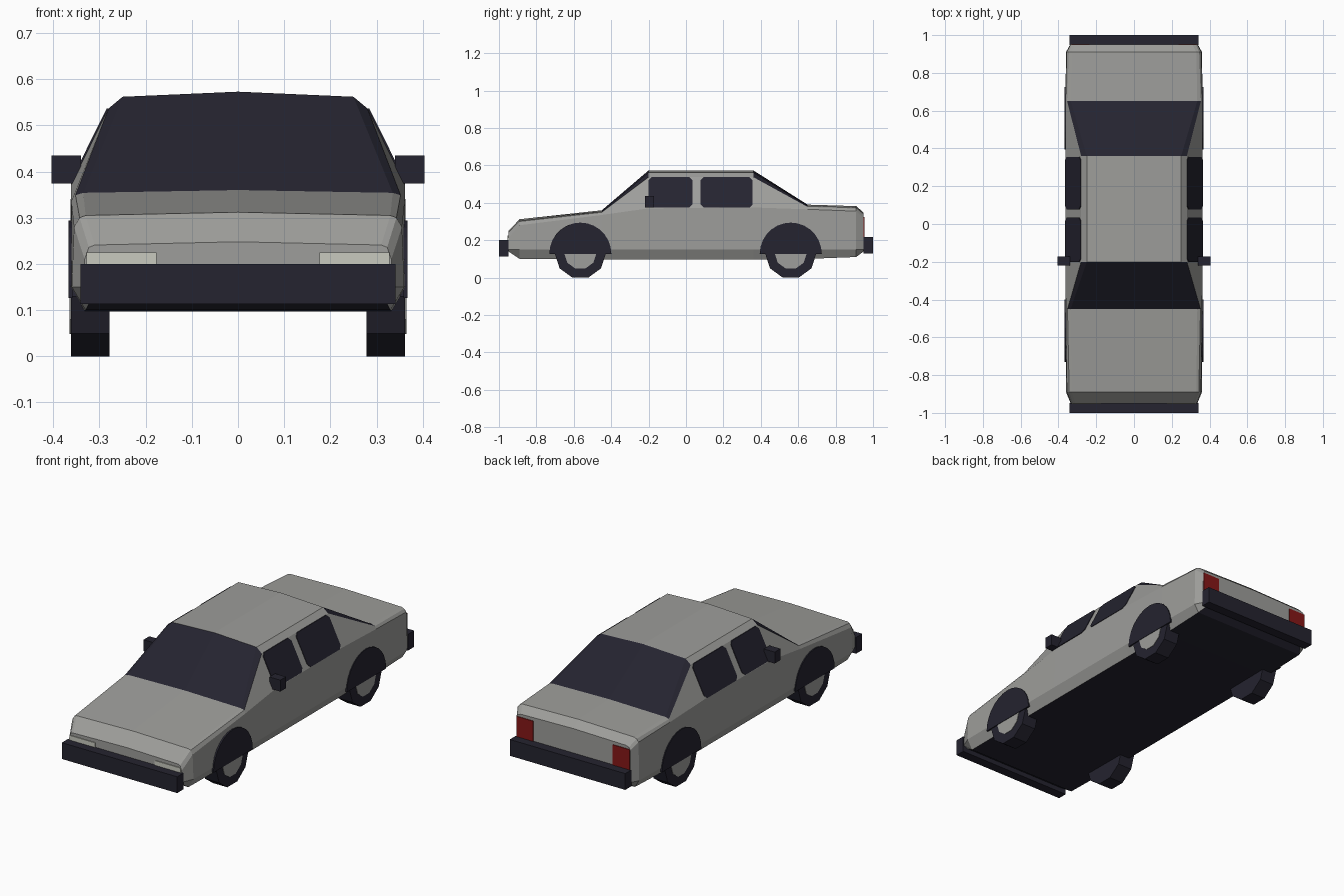
import bpy, bmesh, math

if "Cube" in bpy.data.objects:
    bpy.data.objects.remove(bpy.data.objects["Cube"])


def material(name, rgb):
    m = bpy.data.materials.new(name)
    m.diffuse_color = (*rgb, 1)
    m.use_nodes = True
    m.node_tree.nodes["Principled BSDF"].inputs["Base Color"].default_value = m.diffuse_color
    return m


GREY = material("grey paint", (0.34, 0.34, 0.325))
DARK = material("dark trim", (0.018, 0.017, 0.029))
RED = material("red lamp", (0.24, 0.009, 0.009))
LAMP = material("pale lamp", (0.58, 0.59, 0.52))


def make(name, verts, faces, *mats):
    me = bpy.data.meshes.new(name)
    me.from_pydata(verts, [], faces)
    for m in mats:
        me.materials.append(m)
    bm = bmesh.new()
    bm.from_mesh(me)
    bmesh.ops.recalc_face_normals(bm, faces=bm.faces)
    bm.to_mesh(me)
    bm.free()
    ob = bpy.data.objects.new(name, me)
    bpy.context.collection.objects.link(ob)
    return ob


def prism(name, outline, inner, outer, mat, side=1):
    """Extrude a (y, z) outline sideways; inner and outer give x as functions of z."""
    n = len(outline)
    verts = [(side * f(z), y, z) for f in (inner, outer) for y, z in outline]
    faces = [tuple(range(n)), tuple(range(n, 2 * n))]
    faces += [(i, (i + 1) % n, n + (i + 1) % n, n + i) for i in range(n)]
    return make(name, verts, faces, mat)


def box(name, x0, x1, y0, y1, z0, z1, mat):
    return prism(name, [(y0, z0), (y1, z0), (y1, z1), (y0, z1)],
                 lambda z: x0, lambda z: x1, mat)


def polygon(cy, cz, r, n):
    # Regular polygon resting on a flat side
    return [(cy + r * math.sin(math.pi * (2 * i + 1) / n),
             cz - r * math.cos(math.pi * (2 * i + 1) / n)) for i in range(n)]


# Body shell: half sections from roof centre down to floor edge
# y, centre z, then (x, z) of top edge, shoulder, belt, sill, floor
sections = [
    (-0.95, 0.248, 0.31, 0.241, 0.323, 0.236, 0.332, 0.21, 0.335, 0.15, 0.31, 0.14),
    (-0.89, 0.312, 0.33, 0.305, 0.343, 0.300, 0.355, 0.28, 0.360, 0.15, 0.33, 0.10),
    (-0.45, 0.360, 0.335, 0.354, 0.352, 0.349, 0.361, 0.335, 0.363, 0.15, 0.335, 0.097),
    (-0.20, 0.573, 0.25, 0.562, 0.280, 0.537, 0.362, 0.37, 0.363, 0.15, 0.335, 0.097),
    (0.36, 0.573, 0.25, 0.562, 0.280, 0.537, 0.362, 0.375, 0.363, 0.15, 0.335, 0.097),
    (0.65, 0.390, 0.335, 0.384, 0.354, 0.378, 0.362, 0.365, 0.363, 0.15, 0.335, 0.10),
    (0.91, 0.382, 0.33, 0.375, 0.345, 0.369, 0.357, 0.355, 0.360, 0.15, 0.335, 0.11),
    (0.95, 0.347, 0.31, 0.341, 0.328, 0.335, 0.336, 0.32, 0.338, 0.15, 0.31, 0.14),
]
verts, faces, tint = [], [], []
for s in sections:
    half = list(zip(s[2::2], s[3::2]))
    ring = [(0, s[1])] + half + [(-x, z) for x, z in reversed(half)]
    verts += [(x, s[0], z) for x, z in ring]
N = 11
for i in range(len(sections) - 1):
    for j in range(N):
        k = (j + 1) % N
        faces.append((i * N + j, i * N + k, (i + 1) * N + k, (i + 1) * N + j))
        glass = i in (2, 4) and j in (0, 1, 9, 10)
        tint.append(1 if glass or j == 5 else 0)
faces += [tuple(range(N)), tuple(range(len(verts) - N, len(verts)))]
tint += [0, 0]
body = make("body_shell", verts, faces, GREY, DARK)
for p, t in zip(body.data.polygons, tint):
    p.material_index = t


def cabin_side(offset):
    return lambda z: 0.362 - (z - 0.372) * 0.497 + offset


def window(y0, y1, z0, z1, c=0.016):
    return [(y0 + c, z0), (y1 - c, z0), (y1, z0 + c), (y1, z1 - c),
            (y1 - c, z1), (y0 + c, z1), (y0, z1 - c), (y0, z0 + c)]


for side, label in ((1, "right"), (-1, "left")):
    # Side windows lying on the sloping cabin sides
    for part, y0, y1 in (("front", -0.20, 0.034), ("rear", 0.078, 0.356)):
        prism(f"{part}_side_window_{label}", window(y0, y1, 0.375, 0.537),
              cabin_side(-0.004), cabin_side(0.004), DARK, side)
    # Wheels, hubs and arches
    for part, y in (("front", -0.565), ("rear", 0.56)):
        prism(f"{part}_wheel_{label}", polygon(y, 0.13, 0.137, 10),
              lambda z: 0.278, lambda z: 0.362, DARK, side)
        prism(f"{part}_hub_{label}", polygon(y, 0.13, 0.086, 10),
              lambda z: 0.356, lambda z: 0.3645, GREY, side)
        arch = [(y + 0.166 * math.cos(math.pi * i / 14),
                 0.126 + 0.168 * math.sin(math.pi * i / 14)) for i in range(15)]
        prism(f"{part}_wheel_arch_{label}", arch,
              lambda z: 0.358, lambda z: 0.367, DARK, side)
    # Door mirrors
    x0, x1 = sorted((side * 0.34, side * 0.404))
    box(f"door_mirror_{label}", x0, x1, -0.22, -0.172, 0.374, 0.435, DARK)
    # Lamps
    x0, x1 = sorted((side * 0.176, side * 0.328))
    box(f"headlamp_{label}", x0, x1, -0.954, -0.947, 0.18, 0.225, LAMP)
    x0, x1 = sorted((side * 0.235, side * 0.334))
    box(f"tail_lamp_{label}", x0, x1, 0.947, 0.954, 0.20, 0.325, RED)

# Bumpers
box("front_bumper", -0.341, 0.341, -1.0, -0.948, 0.113, 0.20, DARK)
box("rear_bumper", -0.341, 0.341, 0.948, 1.0, 0.13, 0.217, DARK)
